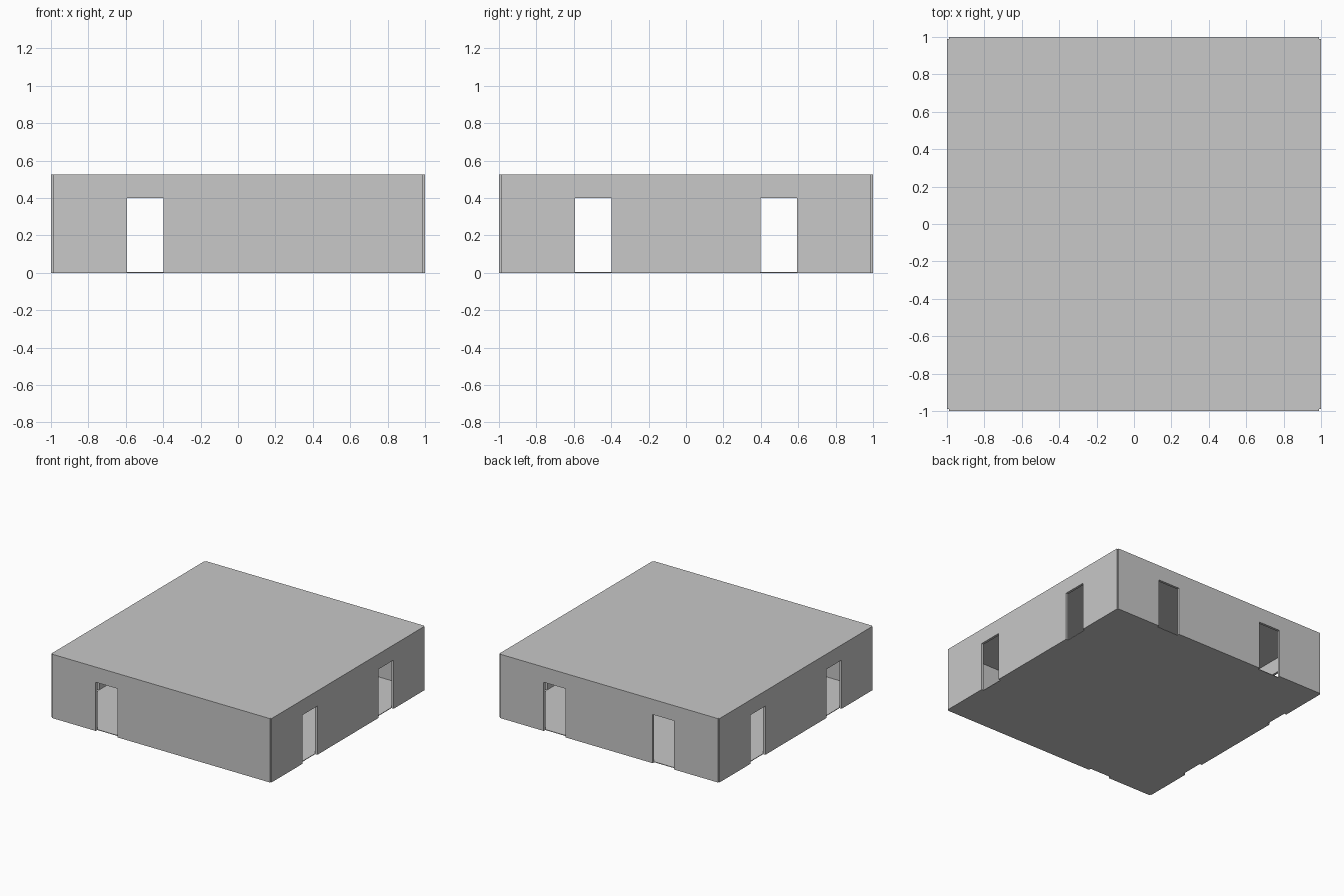
import bpy
import bmesh
from math import radians
from mathutils import Matrix

cube = bpy.data.objects.get("Cube")
if cube:
    bpy.data.objects.remove(cube, do_unlink=True)

HEIGHT = 0.525
THICK = 0.02
HALF_WALL = 0.99      # walls stop short of the corner, leaving a small notch
DOOR_HALF = 0.098
DOOR_TOP = 0.4
DOOR_AT = 0.495
SLAB = 0.005

grey = bpy.data.materials.new("plain_grey")
grey.use_nodes = True
colour = (0.58, 0.58, 0.58, 1)
grey.diffuse_color = colour
grey.node_tree.nodes["Principled BSDF"].inputs["Base Color"].default_value = colour


def extrude_outline(name, outline, offset, transform=Matrix()):
    """Fill an outline and extrude it along offset into a closed solid."""
    bm = bmesh.new()
    face = bm.faces.new([bm.verts.new(p) for p in outline])
    extra = bmesh.ops.extrude_face_region(bm, geom=[face], use_keep_orig=True)
    moved = [v for v in extra["geom"] if isinstance(v, bmesh.types.BMVert)]
    bmesh.ops.translate(bm, verts=moved, vec=offset)
    bmesh.ops.transform(bm, matrix=transform, verts=bm.verts)
    bmesh.ops.recalc_face_normals(bm, faces=bm.faces)
    mesh = bpy.data.meshes.new(name)
    bm.to_mesh(mesh)
    bm.free()
    mesh.materials.append(grey)
    obj = bpy.data.objects.new(name, mesh)
    bpy.context.collection.objects.link(obj)
    return obj


def wall(name, angle, doors):
    """Wall panel with doorways, drawn on the front and turned into place."""
    outline = [(-HALF_WALL, -1, 0)]
    for x in doors:
        a, b = x - DOOR_HALF, x + DOOR_HALF
        outline += [(a, -1, 0), (a, -1, DOOR_TOP), (b, -1, DOOR_TOP), (b, -1, 0)]
    outline += [(HALF_WALL, -1, 0), (HALF_WALL, -1, HEIGHT), (-HALF_WALL, -1, HEIGHT)]
    extrude_outline(name, outline, (0, THICK, 0),
                    Matrix.Rotation(radians(angle), 4, "Z"))


def slab(name, z):
    """Thin square sheet fitted between the walls."""
    s = 1 - THICK
    outline = [(-s, -s, z), (s, -s, z), (s, s, z), (-s, s, z)]
    extrude_outline(name, outline, (0, 0, SLAB))


# Four walls: the front has a single doorway, the others have two
both = (-DOOR_AT, DOOR_AT)
wall("front_wall", 0, (-DOOR_AT,))
wall("left_wall", 90, both)
wall("back_wall", 180, both)
wall("right_wall", 270, both)

# Floor and flat roof
slab("floor", 0)
slab("roof", HEIGHT - SLAB)
